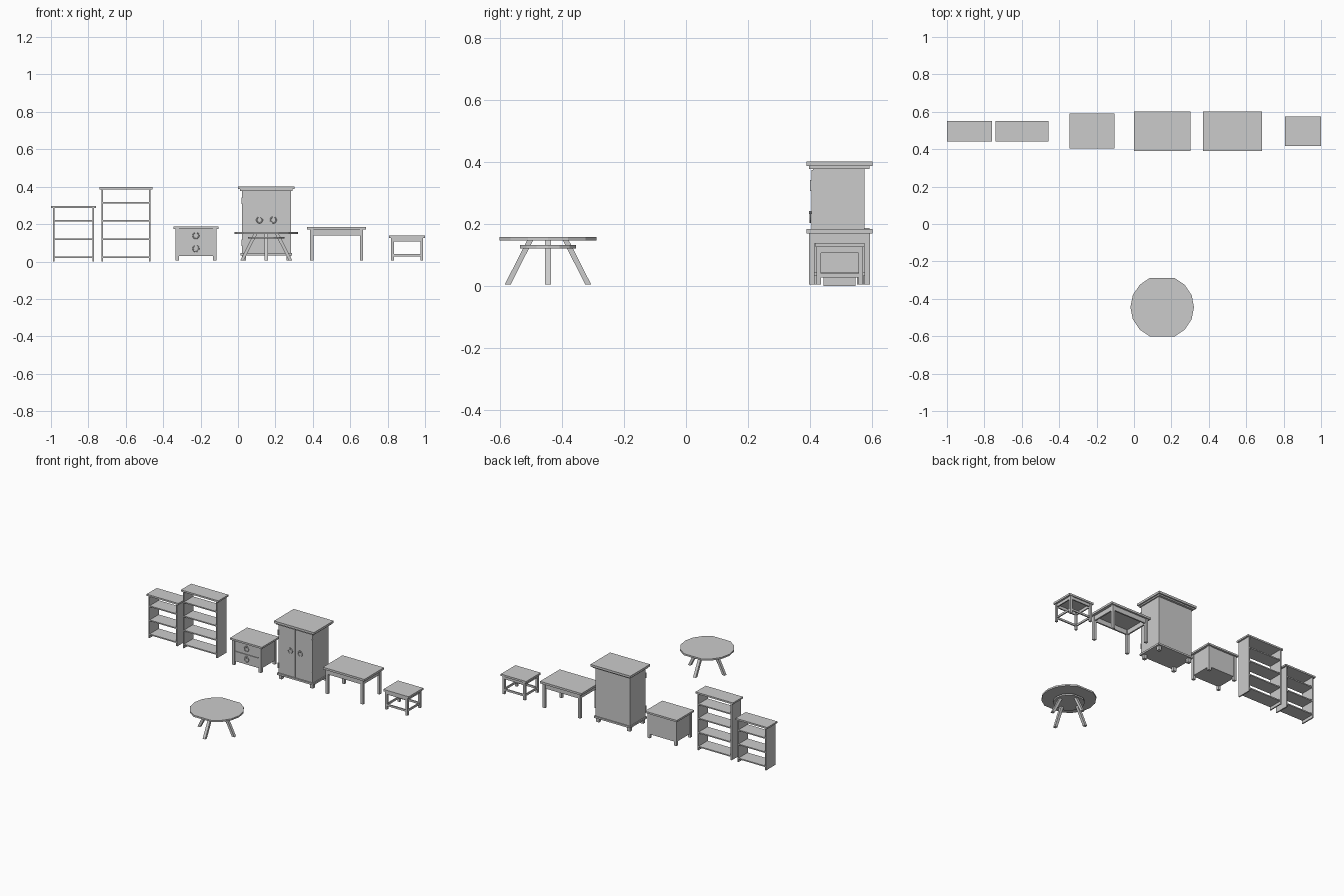
import bpy, math
from mathutils import Vector

cube = bpy.data.objects.get("Cube")
if cube:
    bpy.data.objects.remove(cube, do_unlink=True)

grey = bpy.data.materials.new("plain grey")
grey.use_nodes = True
grey.diffuse_color = (0.6, 0.6, 0.6, 1)
grey.node_tree.nodes["Principled BSDF"].inputs["Base Color"].default_value = (0.6, 0.6, 0.6, 1)


def make(name, verts, faces):
    mesh = bpy.data.meshes.new(name)
    mesh.from_pydata(verts, [], faces)
    mesh.materials.append(grey)
    ob = bpy.data.objects.new(name, mesh)
    bpy.context.collection.objects.link(ob)
    return ob


def prism(name, lower, upper):
    """Closed solid between two matching counter-clockwise outlines."""
    n = len(lower)
    faces = [tuple(reversed(range(n))), tuple(range(n, 2 * n))]
    faces += [(i, (i + 1) % n, (i + 1) % n + n, i + n) for i in range(n)]
    return make(name, list(lower) + list(upper), faces)


def rect(x0, x1, y0, y1, z):
    return [(x0, y0, z), (x1, y0, z), (x1, y1, z), (x0, y1, z)]


def box(name, x0, x1, y0, y1, z0, z1):
    return prism(name, rect(x0, x1, y0, y1, z0), rect(x0, x1, y0, y1, z1))


def corner_legs(name, x0, x1, y0, y1, w, z0, z1):
    for side, x in (("right", x0), ("left", x1 - w)):
        for end, y in (("front", y0), ("back", y1 - w)):
            box(f"{name}_{end}_{side}", x, x + w, y, y + w, z0, z1)


def rails(name, x0, x1, y0, y1, w, t, z0, z1):
    """Four rails of thickness t, centred between corner legs of width w."""
    a, b = (w - t) / 2, (w + t) / 2
    box(name + "_front", x0 + w, x1 - w, y0 + a, y0 + b, z0, z1)
    box(name + "_back", x0 + w, x1 - w, y1 - b, y1 - a, z0, z1)
    box(name + "_right", x0 + a, x0 + b, y0 + w, y1 - w, z0, z1)
    box(name + "_left", x1 - b, x1 - a, y0 + w, y1 - w, z0, z1)


def ring_pull(name, x, y, z):
    """Ring hanging from a small mount on a front panel."""
    bpy.ops.mesh.primitive_torus_add(
        major_segments=12, minor_segments=6, major_radius=0.016, minor_radius=0.003,
        location=(x, y - 0.003, z), rotation=(math.pi / 2, 0, 0))
    bpy.context.object.name = name + "_ring"
    bpy.context.object.data.materials.append(grey)
    box(name + "_mount", x - 0.005, x + 0.005, y - 0.008, y, z + 0.01, z + 0.021)


# Open bookcases
def bookcase(name, x0, x1, top, shelves):
    y0, y1, t, lip = 0.44, 0.55, 0.008, 0.011
    box(name + "_top", x0, x1, y0, y1, top - 0.011, top)
    box(name + "_right_side", x0 + lip, x0 + lip + t, y0 + 0.004, y1 - 0.004, 0, top - 0.011)
    box(name + "_left_side", x1 - lip - t, x1 - lip, y0 + 0.004, y1 - 0.004, 0, top - 0.011)
    for i, z in enumerate(shelves):
        box(f"{name}_shelf_{i}", x0 + lip + t, x1 - lip - t, y0 + 0.006, y1 - 0.006, z - 0.004, z + 0.004)


levels = [0.024, 0.12, 0.217, 0.313]
bookcase("short_bookcase", -1.0, -0.76, 0.298, levels[:3])
bookcase("tall_bookcase", -0.74, -0.457, 0.397, levels)

# Drawer cabinet
box("cabinet_top", -0.345, -0.103, 0.405, 0.592, 0.175, 0.187)
corner_legs("cabinet_leg", -0.335, -0.115, 0.413, 0.582, 0.019, 0.005, 0.175)
box("cabinet_body", -0.331, -0.119, 0.42, 0.578, 0.03, 0.175)
for label, z0, z1 in (("lower", 0.037, 0.1), ("upper", 0.107, 0.17)):
    box(f"cabinet_{label}_drawer", -0.313, -0.137, 0.415, 0.421, z0, z1)
    ring_pull(f"cabinet_{label}_pull", -0.225, 0.415, (z0 + z1) / 2)

# Wardrobe
box("wardrobe_top", 0, 0.302, 0.389, 0.602, 0.387, 0.402)
box("wardrobe_cornice", 0.01, 0.292, 0.396, 0.592, 0.378, 0.387)
box("wardrobe_body", 0.021, 0.283, 0.409, 0.576, 0.045, 0.378)
box("wardrobe_base", 0.014, 0.29, 0.4, 0.583, 0.033, 0.045)
corner_legs("wardrobe_foot", 0.022, 0.28, 0.41, 0.573, 0.022, 0.005, 0.033)
for side, s in (("right", -1), ("left", 1)):
    xs = sorted((0.152 + s * 0.002, 0.152 + s * 0.129))
    box(f"wardrobe_{side}_door", *xs, 0.404, 0.409, 0.05, 0.375)
    ring_pull(f"wardrobe_{side}_pull", 0.152 + s * 0.037, 0.404, 0.222)
    for level, z in (("lower", 0.1), ("upper", 0.325)):
        x = 0.152 + s * 0.128
        box(f"wardrobe_{side}_{level}_hinge", x - 0.004, x + 0.004, 0.399, 0.405, z - 0.018, z + 0.018)

# Desk
box("desk_top", 0.37, 0.684, 0.389, 0.602, 0.17, 0.184)
corner_legs("desk_leg", 0.385, 0.669, 0.396, 0.594, 0.018, 0.005, 0.17)
rails("desk_apron", 0.385, 0.669, 0.396, 0.594, 0.018, 0.01, 0.138, 0.17)

# Stool
box("stool_top", 0.808, 1.0, 0.417, 0.575, 0.126, 0.139)
corner_legs("stool_leg", 0.818, 0.99, 0.42, 0.571, 0.015, 0.005, 0.126)
rails("stool_apron", 0.818, 0.99, 0.42, 0.571, 0.015, 0.008, 0.107, 0.126)
rails("stool_stretcher", 0.818, 0.99, 0.42, 0.571, 0.015, 0.008, 0.028, 0.041)

# Round table: faceted discs flattened at front and back
centre = Vector((0.151, -0.445, 0))


def disc(name, radius, z0, z1):
    angles = [i * math.pi / 8 for i in range(16) if i % 8 != 4]
    ends = [[centre + Vector((radius * math.cos(a), radius * math.sin(a), z)) for a in angles]
            for z in (z0, z1)]
    prism(name, *ends)


disc("round_table_top", 0.17, 0.147, 0.158)
disc("round_table_brace", 0.098, 0.122, 0.132)
for label, a in (("left", 0), ("back", 90), ("right", 180), ("front", 270)):
    out = Vector((math.cos(math.radians(a)), math.sin(math.radians(a)), 0))
    across = Vector((-out.y, out.x, 0))

    def end(r, z):
        return [centre + out * (r + u * 0.0095) + across * v * 0.0095 + Vector((0, 0, z))
                for u, v in ((-1, -1), (1, -1), (1, 1), (-1, 1))]
    prism("round_table_leg_" + label, end(0.13, 0.005), end(0.058, 0.147))
